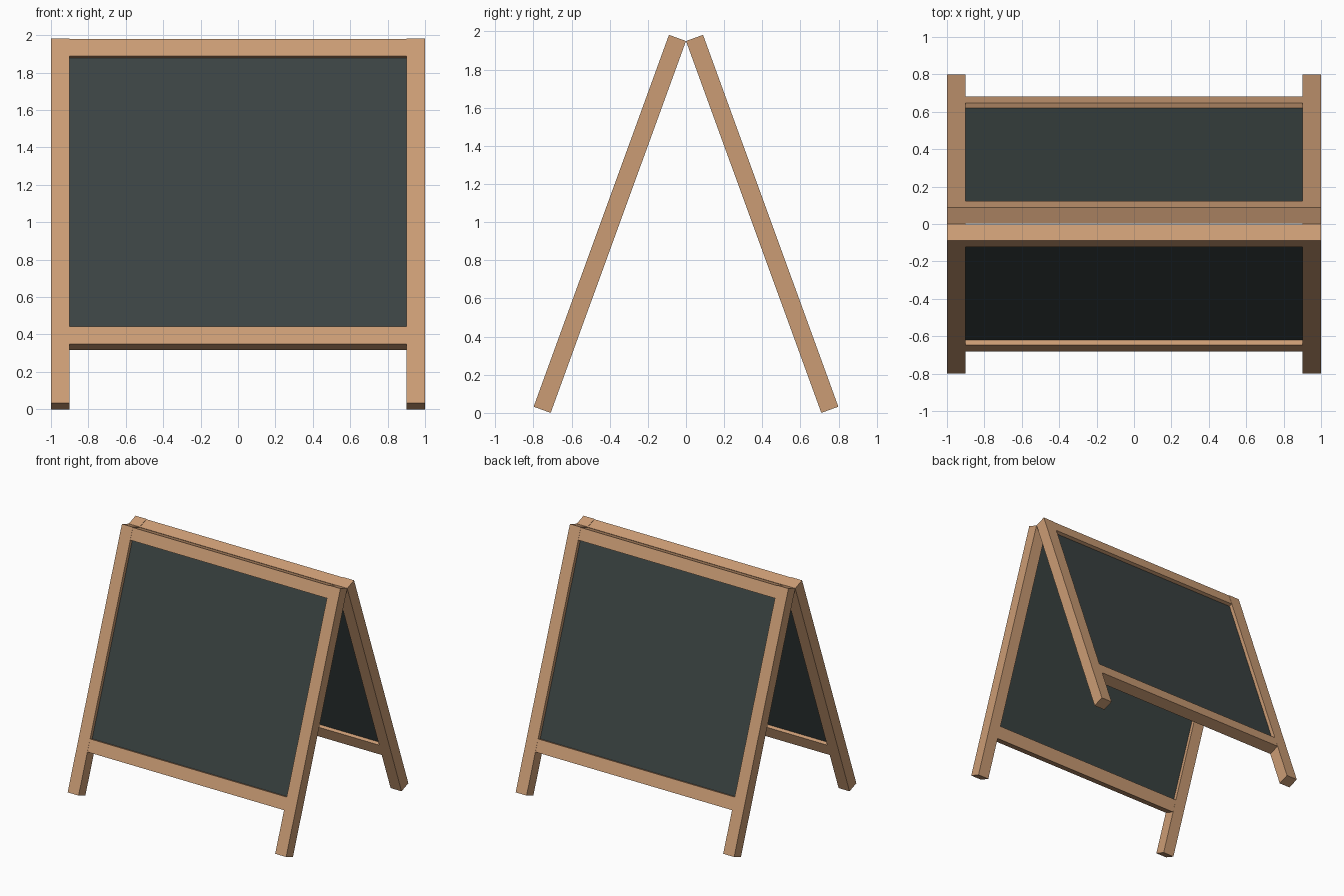
import bpy, bmesh, math

if "Cube" in bpy.data.objects:
    bpy.data.objects.remove(bpy.data.objects["Cube"])

ANG = math.radians(20)
C, S = math.cos(ANG), math.sin(ANG)
T = 0.095            # frame thickness
L = 2.075            # leg length
TOP = L * C          # height of the inner hinge line


def material(name, rgb):
    m = bpy.data.materials.new(name)
    m.diffuse_color = (*rgb, 1)
    m.use_nodes = True
    m.node_tree.nodes["Principled BSDF"].inputs["Base Color"].default_value = m.diffuse_color
    return m


wood = material("light wood", (0.60, 0.335, 0.178))
slate = material("dark slate", (0.043, 0.056, 0.055))


def slanted_box(name, mat, side, x, s, d):
    """Box in panel space: x across, s down the slope, d inward from the outer face."""
    bm = bmesh.new()
    bmesh.ops.create_cube(bm, size=1)
    for v in bm.verts:
        px, ps, pd = (r[0] if c < 0 else r[1] for c, r in zip(v.co, (x, s, d)))
        y = -T * C - ps * S + pd * C
        z = TOP + T * S - ps * C - pd * S
        v.co = (px, y * side, z)
    bmesh.ops.recalc_face_normals(bm, faces=bm.faces)
    me = bpy.data.meshes.new(name)
    bm.to_mesh(me)
    bm.free()
    me.materials.append(mat)
    ob = bpy.data.objects.new(name, me)
    bpy.context.collection.objects.link(ob)


for label, side in (("front", 1), ("back", -1)):
    # legs that double as side stiles
    slanted_box(label + "_left_leg", wood, side, (-1, -0.9), (0, L), (0, T))
    slanted_box(label + "_right_leg", wood, side, (0.9, 1), (0, L), (0, T))
    # top and bottom rails, a hair inside the legs
    slanted_box(label + "_top_rail", wood, side, (-0.9, 0.9), (0.003, 0.1), (0.001, T - 0.001))
    slanted_box(label + "_bottom_rail", wood, side, (-0.9, 0.9), (1.637, 1.738), (0.001, T - 0.001))
    # recessed writing board
    slanted_box(label + "_board", slate, side, (-0.9, 0.9), (0.1, 1.637), (0.03, T - 0.03))
